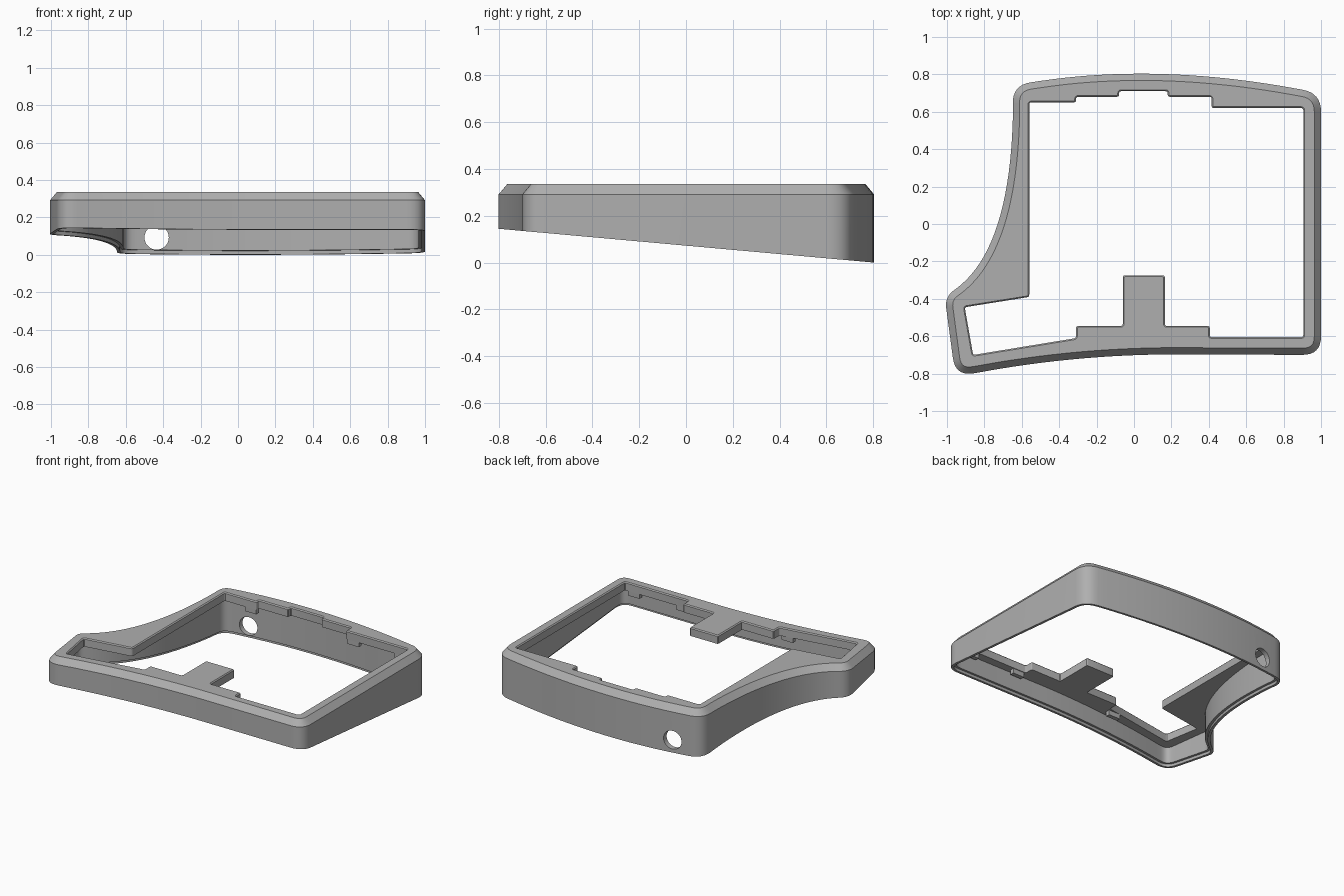
import bpy, bmesh
from mathutils import Vector

cube = bpy.data.objects.get("Cube")
if cube:
    bpy.data.objects.remove(cube)

TOP, UNDERSIDE = 0.335, 0.275

grey = bpy.data.materials.new("plain grey")
grey.use_nodes = True
grey.diffuse_color = (0.43, 0.43, 0.43, 1)
grey.node_tree.nodes["Principled BSDF"].inputs["Base Color"].default_value = grey.diffuse_color


def arc(a, c, b, n):
    """Quadratic curve from a to b, pulled towards c."""
    a, b, c = Vector(a), Vector(b), Vector(c)
    return [a * (1 - t) ** 2 + c * 2 * t * (1 - t) + b * t * t
            for t in (i / n for i in range(n + 1))]


def corner(before, p, after, size, n=8):
    before, p, after = Vector(before), Vector(p), Vector(after)
    return arc(p + (before - p).normalized() * size, p,
               p + (after - p).normalized() * size, n)


def offset(loop, d):
    """Move a counter-clockwise loop inwards by d."""
    out = []
    for i, p in enumerate(loop):
        u = (p - loop[i - 1]).normalized()
        v = (loop[(i + 1) % len(loop)] - p).normalized()
        m, k = Vector((-u.y, u.x)), Vector((-v.y, v.x))
        out.append(p + (m + k) * d / (1 + m.dot(k)))
    return out


def bottom(p):
    return 0.0725 - 0.09 * p.y


def ring(bm, loop, height):
    return [bm.verts.new((p.x, p.y, height(p) if callable(height) else height)) for p in loop]


def bridge(bm, a, b):
    n = len(a)
    for i in range(n):
        j = (i + 1) % n
        bm.faces.new((a[i], a[j], b[j], b[i]))


def plate(bm, outer, inner):
    """Flat face between an outer ring and the opening."""
    edges = []
    for r in (outer, inner):
        for i, v in enumerate(r):
            edges.append(bm.edges.get((r[i - 1], v)) or bm.edges.new((r[i - 1], v)))
    bmesh.ops.triangle_fill(bm, use_beauty=True, use_dissolve=False, edges=edges)


def finish(bm, name):
    bmesh.ops.recalc_face_normals(bm, faces=bm.faces)
    mesh = bpy.data.meshes.new(name)
    bm.to_mesh(mesh)
    bm.free()
    mesh.materials.append(grey)
    obj = bpy.data.objects.new(name, mesh)
    bpy.context.collection.objects.link(obj)
    return obj


# Outer outline, counter-clockwise from the back left corner
back_a, back_b = (0.85, 0.727), (-0.5, 0.765)
side_a, side_b = (-0.647, 0.6), (-0.95, -0.345)
front_a, front_b = (-0.82, -0.792), (0.2, -0.697)
nose, toe = (-1.012, -0.39), (-0.955, -0.815)
outline = (corner((1, 0), (1, 0.7), back_a, 0.1)
           + arc(back_a, (0.125, 0.858), back_b, 20)
           + corner(back_b, (-0.65, 0.743), side_a, 0.1)
           + arc(side_a, (-0.66, -0.13), side_b, 20)
           + corner(side_b, nose, toe, 0.06)
           + corner(nose, toe, front_a, 0.1)
           + arc(front_a, (-0.32, -0.7), front_b, 16)
           + corner(front_b, (1, -0.7), (1, 0), 0.1))

# Stepped opening with a tongue at the front
opening_corners = [
    (-0.56, 0.65), (-0.56, -0.39), (-0.905, -0.445), (-0.86, -0.7), (-0.31, -0.61),
    (-0.31, -0.545), (-0.06, -0.545), (-0.06, -0.275), (0.165, -0.275), (0.165, -0.545),
    (0.405, -0.545), (0.405, -0.605), (0.905, -0.605), (0.905, 0.62), (0.415, 0.62),
    (0.415, 0.68), (0.18, 0.68), (0.18, 0.71), (-0.08, 0.71), (-0.08, 0.68),
    (-0.31, 0.68), (-0.31, 0.65)]
opening = []
for i, p in enumerate(opening_corners):
    following = opening_corners[(i + 1) % len(opening_corners)]
    opening += corner(opening_corners[i - 1], p, following, 0.012, 3)

# Shell: wall, chamfered top, lip, underside, cavity and stepped bottom rim
bm = bmesh.new()
wide = offset(opening, -0.007)
recess, cavity = offset(outline, 0.018), offset(outline, 0.035)
foot = ring(bm, outline, bottom)
shoulder = ring(bm, outline, 0.292)
crown = ring(bm, offset(outline, 0.036), TOP)
lip_top = ring(bm, wide, TOP)
lip_edge = ring(bm, opening, TOP - 0.007)
lip_bottom = ring(bm, opening, UNDERSIDE)
ceiling = ring(bm, cavity, UNDERSIDE)
step_in = ring(bm, cavity, lambda p: bottom(p) + 0.02)
step_out = ring(bm, recess, lambda p: bottom(p) + 0.02)
rim = ring(bm, recess, bottom)
for a, b in ((foot, shoulder), (shoulder, crown), (lip_top, lip_edge), (lip_edge, lip_bottom),
             (ceiling, step_in), (step_in, step_out), (step_out, rim), (rim, foot)):
    bridge(bm, a, b)
plate(bm, crown, lip_top)
plate(bm, ceiling, lip_bottom)
shell = finish(bm, "case_shell")

# Round socket through the back wall
bpy.ops.mesh.primitive_cylinder_add(vertices=48, radius=0.065, depth=0.3,
                                    location=(-0.435, 0.77, 0.093), rotation=(1.570796, 0, 0))
cutter = bpy.context.object
cutter.name = "socket_cutter"
cutter.hide_render = True
cut = shell.modifiers.new("socket", "BOOLEAN")
cut.object = cutter
cut.operation = "DIFFERENCE"
cut.solver = "EXACT"
bpy.ops.object.select_all(action="DESELECT")
shell.select_set(True)
bpy.context.view_layer.objects.active = shell
bpy.ops.object.modifier_apply(modifier=cut.name)
bpy.data.objects.remove(cutter)
bpy.ops.object.shade_smooth_by_angle(angle=0.5)

# Small locating tabs under the lip
bm = bmesh.new()
for x, y in ((-0.36, 0.67), (0.47, 0.64), (0.84, 0.64), (-0.36, -0.64),
             (0.46, -0.625), (0.84, -0.625)):
    cube = bmesh.ops.create_cube(bm, size=1)["verts"]
    bmesh.ops.scale(bm, vec=(0.09, 0.03, 0.035), verts=cube)
    bmesh.ops.translate(bm, vec=(x, y, UNDERSIDE - 0.0165), verts=cube)
finish(bm, "locating_tabs")
